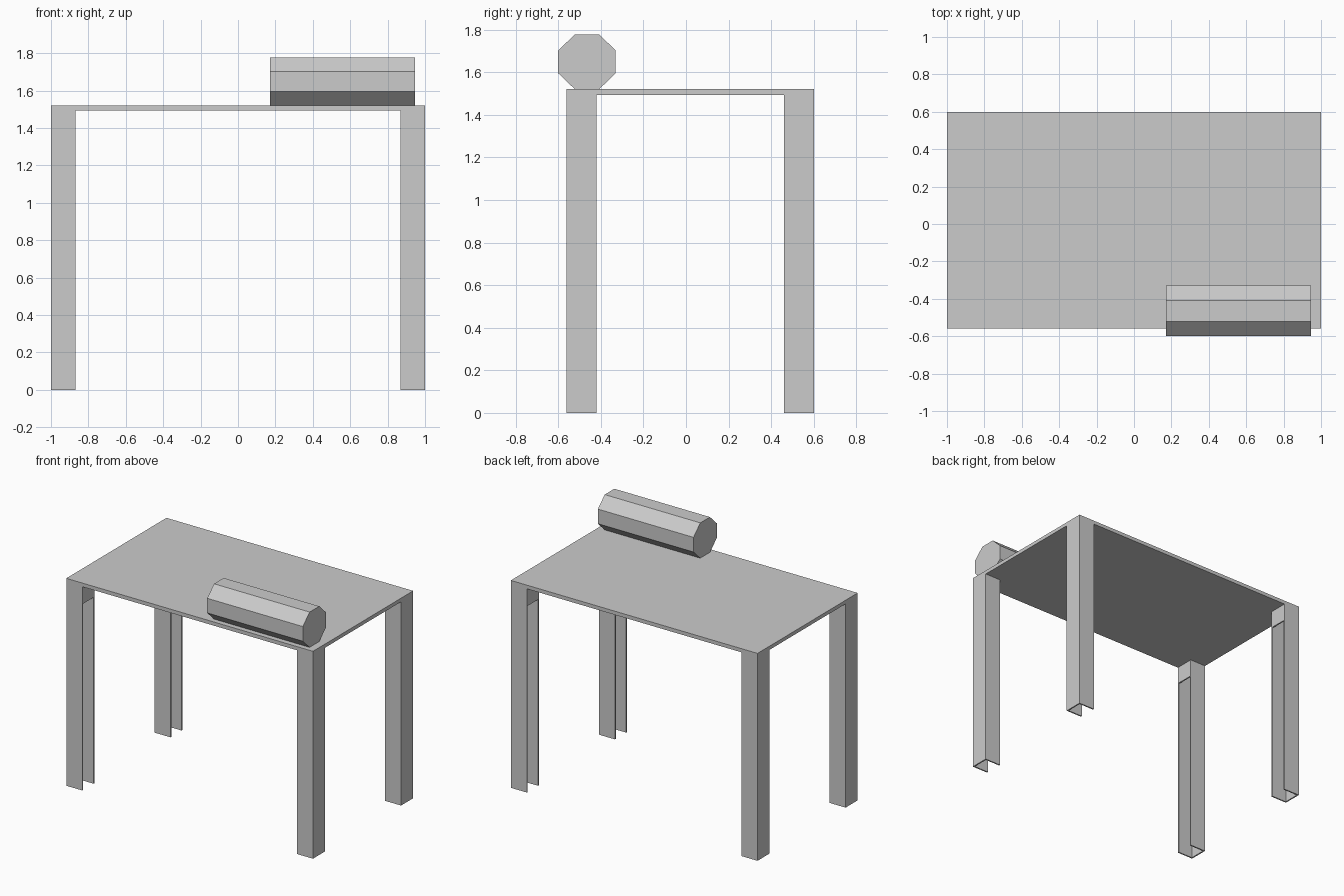
import bpy, bmesh, math

if "Cube" in bpy.data.objects:
    bpy.data.objects.remove(bpy.data.objects["Cube"])

TOP_Z, SLAB_Z = 1.52, 1.493
LEG_X, LEG_Y, WALL = 0.13, 0.14, 0.01
COLLAR_Z = 1.365
Y_FRONT, Y_BACK = -0.56, 0.60


def make_object(name, bm):
    bmesh.ops.recalc_face_normals(bm, faces=bm.faces)
    mesh = bpy.data.meshes.new(name)
    bm.to_mesh(mesh)
    bm.free()
    obj = bpy.data.objects.new(name, mesh)
    bpy.context.collection.objects.link(obj)
    return obj


def add_box(bm, x0, x1, y0, y1, z0, z1):
    verts = bmesh.ops.create_cube(bm, size=1)["verts"]
    for v in verts:
        v.co = (x0 if v.co.x < 0 else x1,
                y0 if v.co.y < 0 else y1,
                z0 if v.co.z < 0 else z1)


def extrude_profile(bm, points, z0, z1):
    face = bm.faces.new([bm.verts.new((x, y, z0)) for x, y in points])
    result = bmesh.ops.extrude_face_region(bm, geom=[face], use_keep_orig=True)
    for v in result["geom"]:
        if isinstance(v, bmesh.types.BMVert):
            v.co.z = z1


def make_leg(name, side, y0):
    """Channel leg, open towards the table middle, with a closed collar on top."""
    y1 = y0 + LEG_Y
    outer, inner = side * 1.0, side * (1.0 - LEG_X)
    web = side * (1.0 - WALL)
    bm = bmesh.new()
    channel = [(outer, y0), (inner, y0), (inner, y0 + WALL), (web, y0 + WALL),
               (web, y1 - WALL), (inner, y1 - WALL), (inner, y1), (outer, y1)]
    extrude_profile(bm, channel, 0, SLAB_Z)
    # collar plate closing the open side under the top
    xa, xb = sorted((inner, inner + side * WALL))
    add_box(bm, xa, xb, y0 + WALL, y1 - WALL, COLLAR_Z, SLAB_Z)
    return make_object(name, bm)


# Table top
bm = bmesh.new()
add_box(bm, -1, 1, Y_FRONT, Y_BACK, SLAB_Z, TOP_Z)
make_object("table_top", bm)

# Four legs
for side, side_name in ((-1, "left"), (1, "right")):
    make_leg(f"front_{side_name}_leg", side, Y_FRONT)
    make_leg(f"back_{side_name}_leg", side, Y_BACK - LEG_Y)

# Octagonal bolster lying along x on the front edge
bpy.ops.mesh.primitive_cylinder_add(vertices=8, radius=0.1, depth=0.775)
bolster = bpy.context.object
bolster.name = "bolster"
for v in bolster.data.vertices:
    a = math.atan2(v.co.y, v.co.x) + math.pi / 8
    r = 1 / math.cos(math.pi / 8)
    v.co = (0.558 + v.co.z,
            -0.465 + 0.135 * r * math.cos(a),
            1.6485 + 0.1295 * r * math.sin(a))
bm = bmesh.new()
bm.from_mesh(bolster.data)
bmesh.ops.recalc_face_normals(bm, faces=bm.faces)
bm.to_mesh(bolster.data)
bm.free()
